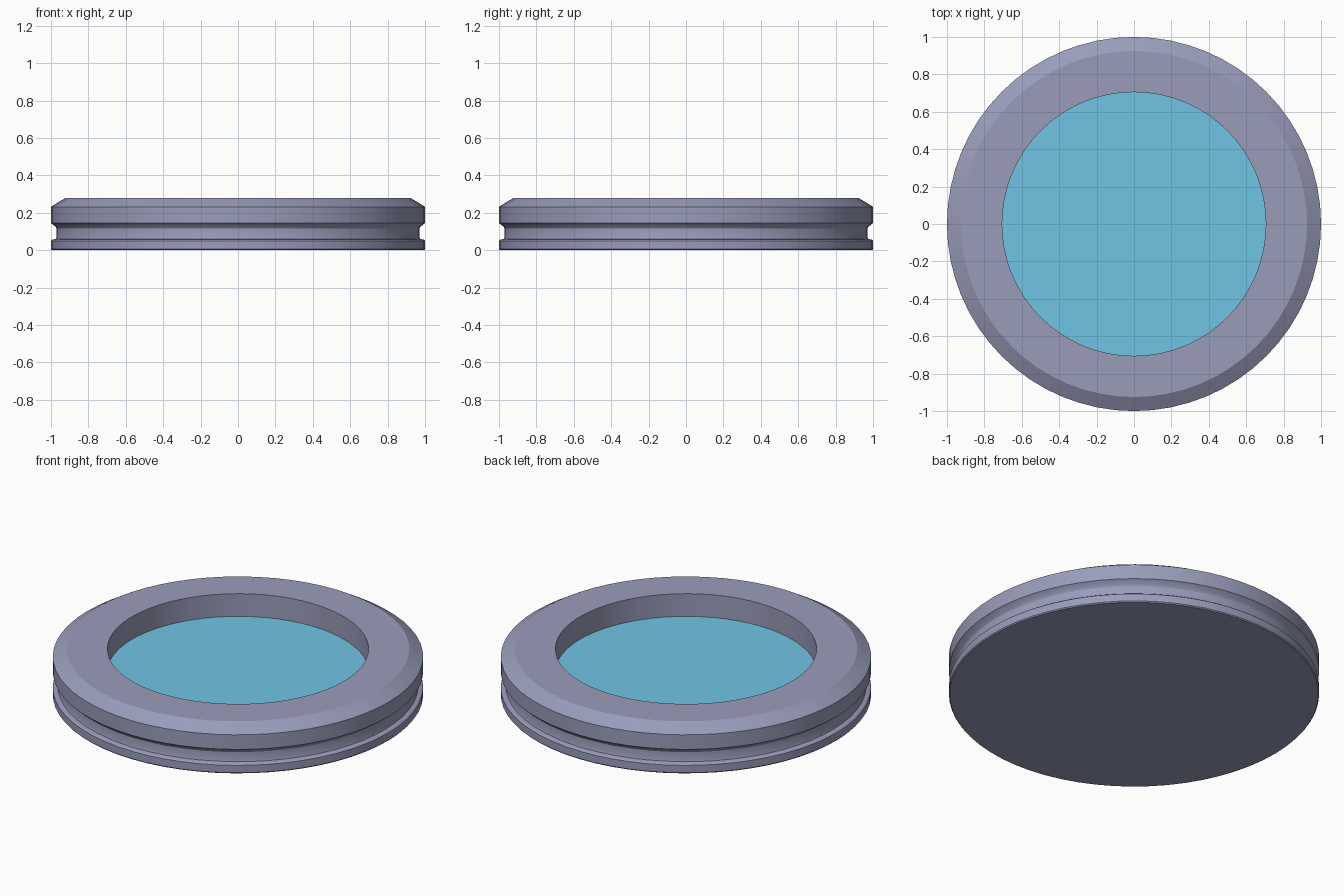
import bpy
import bmesh
import math

SEGMENTS = 64

old = bpy.data.objects.get("Cube")
if old:
    bpy.data.objects.remove(old, do_unlink=True)


def material(name, rgb):
    mat = bpy.data.materials.new(name)
    mat.use_nodes = True
    colour = (*rgb, 1.0)
    mat.diffuse_color = colour
    mat.node_tree.nodes["Principled BSDF"].inputs["Base Color"].default_value = colour
    return mat


def lathe(name, profile, mat):
    """Spin a (radius, height) profile around z; zero radius closes to a pole."""
    bm = bmesh.new()
    verts = [bm.verts.new((r, 0, z)) for r, z in profile]
    edges = [bm.edges.new(pair) for pair in zip(verts, verts[1:])]
    bmesh.ops.spin(bm, geom=verts + edges, cent=(0, 0, 0), axis=(0, 0, 1),
                   angle=math.tau, steps=SEGMENTS, use_duplicate=False)
    bmesh.ops.remove_doubles(bm, verts=bm.verts, dist=0.0001)
    bmesh.ops.recalc_face_normals(bm, faces=bm.faces)
    mesh = bpy.data.meshes.new(name)
    bm.to_mesh(mesh)
    bm.free()
    mesh.materials.append(mat)
    obj = bpy.data.objects.new(name, mesh)
    bpy.context.collection.objects.link(obj)
    bpy.ops.object.select_all(action="DESELECT")
    obj.select_set(True)
    bpy.context.view_layer.objects.active = obj
    bpy.ops.object.shade_smooth_by_angle(angle=math.radians(28))
    return obj


grey = material("lavender_grey", (0.32, 0.335, 0.49))
blue = material("water_blue", (0.165, 0.55, 0.77))

# Ring body: flat base, bottom lip, groove, bevelled rim and inner wall
FLOOR = 0.143
INNER = 0.705
lathe("ring_body", [
    (0, 0), (0.995, 0), (1, 0.006), (1, 0.05), (0.993, 0.056),
    (0.974, 0.06), (0.97, 0.075), (0.97, 0.115), (0.976, 0.126),
    (1, 0.145), (1, 0.232), (0.925, 0.278), (INNER, 0.278),
    (INNER, FLOOR - 0.01), (0, FLOOR - 0.01)], grey)

# Flat disc set into the opening
bpy.ops.mesh.primitive_circle_add(vertices=SEGMENTS, radius=INNER,
                                  fill_type="NGON", location=(0, 0, FLOOR))
disc = bpy.context.object
disc.name = "water_surface"
disc.data.materials.append(blue)
